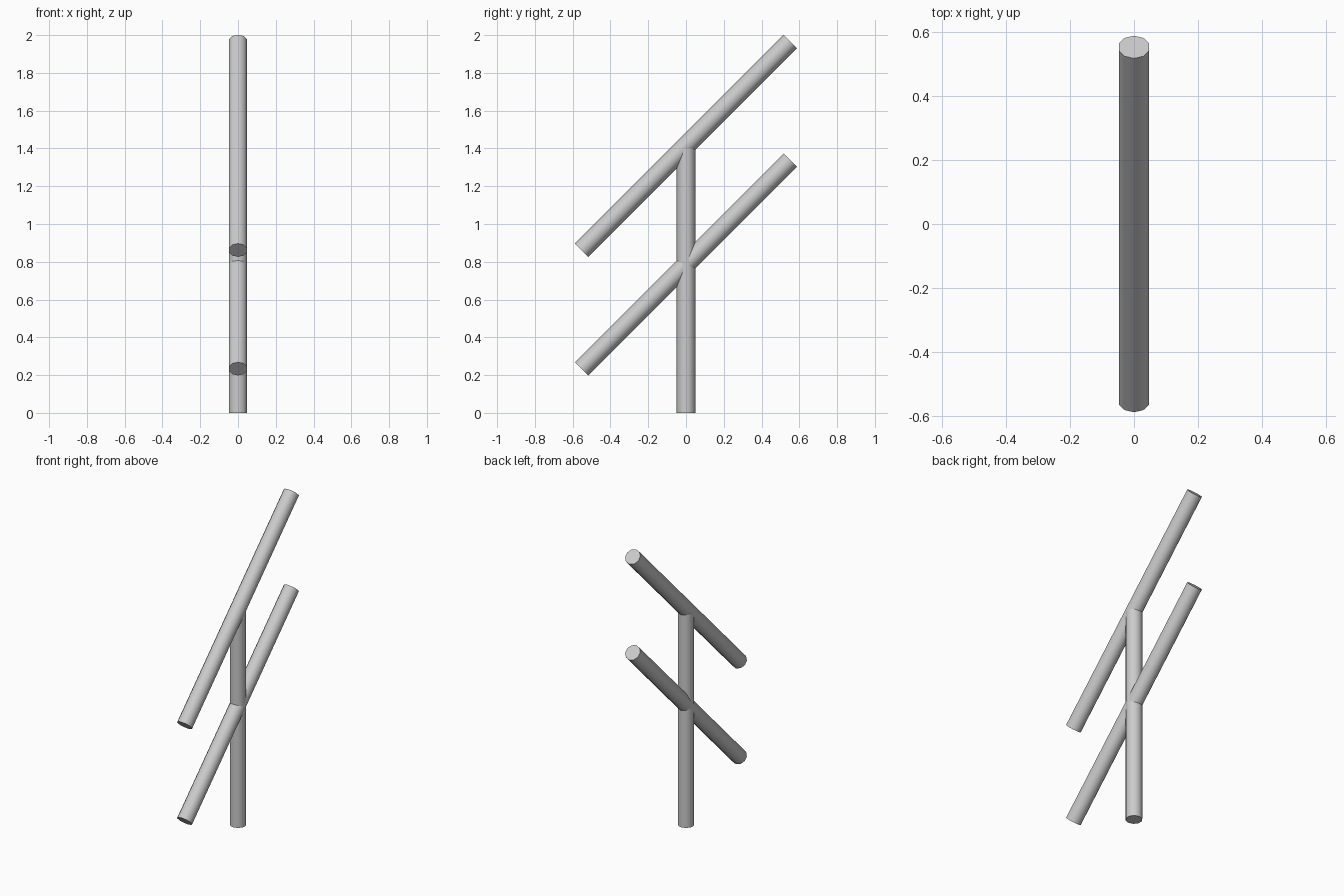
import bpy, math

if "Cube" in bpy.data.objects:
    bpy.data.objects.remove(bpy.data.objects["Cube"])

RADIUS, SIDES = 0.05, 10


def rod(name, z, length, tilt=0.0):
    """Ten-sided rod centred on the z axis, tilted in the y-z plane."""
    bpy.ops.mesh.primitive_cylinder_add(
        vertices=SIDES, radius=RADIUS, depth=length,
        location=(0, 0, z), rotation=(tilt, 0, 0))
    obj = bpy.context.object
    obj.name = name
    bpy.ops.object.shade_smooth_by_angle(angle=math.radians(40))
    return obj


# Upright post in two stacked sections
rod("lower_post", 0.40, 0.80)
rod("upper_post", 1.10, 0.60)

# Two parallel slanted bars, rising toward the back
for name, z in (("lower_slanted_bar", 0.786), ("upper_slanted_bar", 1.414)):
    rod(name, z, 1.563, math.radians(-45))
